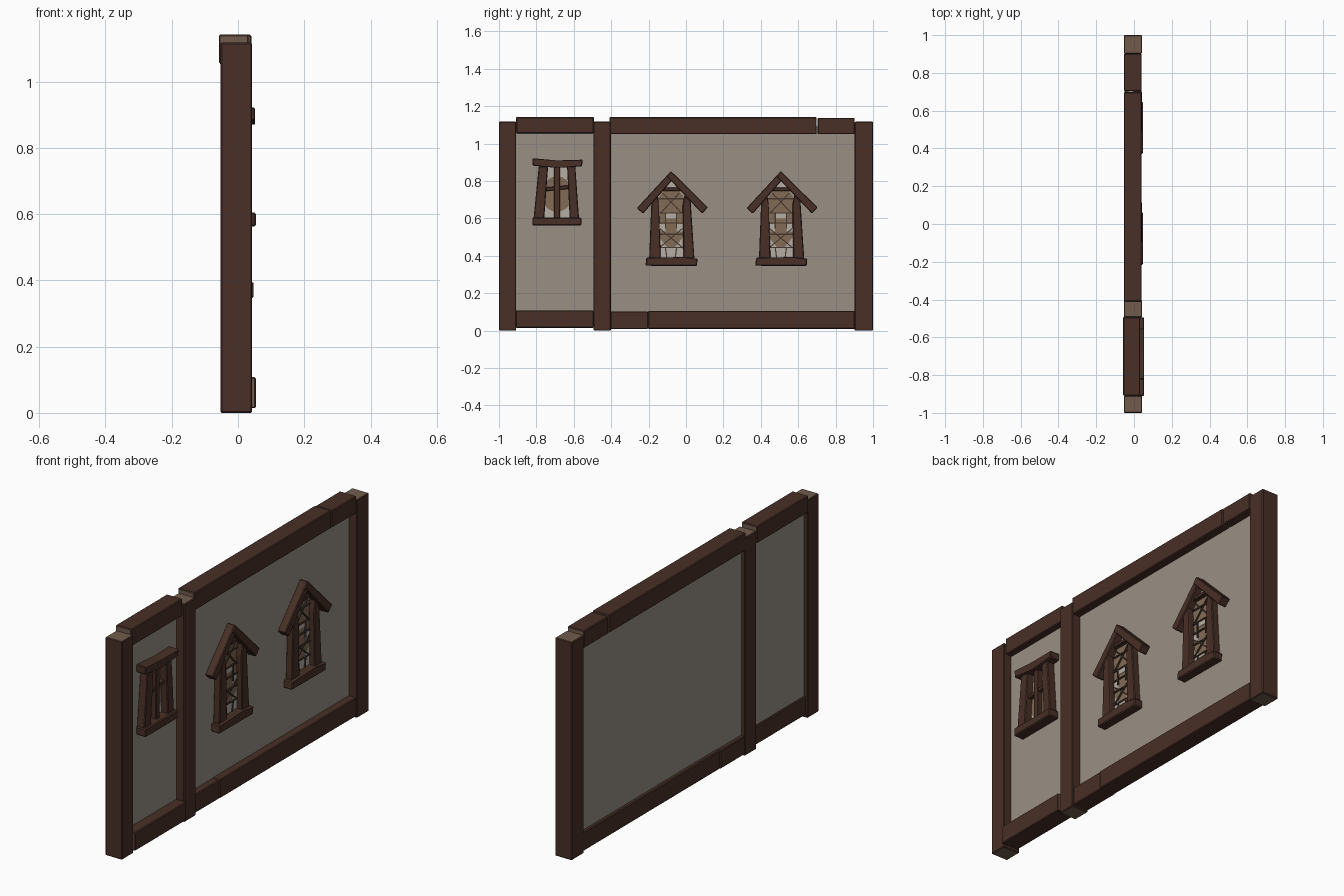
import bpy, bmesh, math
from mathutils import Vector


def material(name, rgb):
    m = bpy.data.materials.new(name)
    m.diffuse_color = (*rgb, 1.0)
    return m


WOOD = material("dark wood", (0.065, 0.029, 0.020))
END = material("end grain", (0.165, 0.105, 0.072))
WALL = material("plaster", (0.32, 0.28, 0.235))
AMBER = material("amber glass", (0.23, 0.145, 0.09))
PALE = material("pale glass", (0.46, 0.42, 0.37))
LEAD = material("window lead", (0.06, 0.04, 0.03))


def prism(name, polys, x0, x1, mat, bevel=0.0, end_axis=None):
    """Extrude (y, z) outlines from x0 to x1; faces along end_axis get end grain."""
    bm = bmesh.new()
    for pts in polys:
        a = [bm.verts.new((x0, y, z)) for y, z in pts]
        b = [bm.verts.new((x1, y, z)) for y, z in pts]
        bm.faces.new(a)
        bm.faces.new(b)
        n = len(pts)
        for i in range(n):
            j = (i + 1) % n
            bm.faces.new((a[i], a[j], b[j], b[i]))
    if bevel:
        bmesh.ops.bevel(bm, geom=bm.edges[:], offset=bevel, segments=1,
                        affect='EDGES', profile=0.5)
    bmesh.ops.recalc_face_normals(bm, faces=bm.faces[:])
    bm.normal_update()
    if end_axis is not None:
        for f in bm.faces:
            f.material_index = 1 if abs(f.normal[end_axis]) > 0.9 else 0
    me = bpy.data.meshes.new(name)
    bm.to_mesh(me)
    bm.free()
    me.materials.append(mat)
    if end_axis is not None:
        me.materials.append(END)
    ob = bpy.data.objects.new(name, me)
    bpy.context.collection.objects.link(ob)
    return ob


def rect(y0, y1, z0, z1):
    return [(y0, z0), (y1, z0), (y1, z1), (y0, z1)]


def strip(p, q, w):
    """Outline of a thin bar between two (y, z) points."""
    p, q = Vector(p), Vector(q)
    d = (q - p).normalized() * w / 2
    n = Vector((-d.y, d.x))
    return [tuple(p + n), tuple(q + n), tuple(q - n), tuple(p - n)]


# Plaster infill
prism("wall_panel", [rect(-0.95, 0.95, 0.05, 1.09)], -0.032, -0.002, WALL)

# Upright posts
for name, y0, y1 in (("left_post", -1.0, -0.908), ("middle_post", -0.495, -0.402),
                     ("right_post", 0.902, 1.0)):
    prism(name, [rect(y0, y1, 0.0, 1.117)], -0.053, 0.043, WOOD, 0.004, 2)

# Horizontal beams
for name, y0, y1, z0, z1, x0, x1 in (
        ("top_beam_left", -0.908, -0.493, 1.055, 1.142, -0.058, 0.032),
        ("top_beam_main", -0.41, 0.698, 1.05, 1.142, -0.054, 0.040),
        ("top_beam_short", 0.704, 0.902, 1.05, 1.138, -0.054, 0.041),
        ("bottom_beam_left", -0.91, -0.494, 0.014, 0.108, -0.042, 0.054),
        ("bottom_beam_short", -0.403, -0.203, 0.008, 0.103, -0.052, 0.036),
        ("bottom_beam_main", -0.203, 0.903, 0.009, 0.105, -0.050, 0.039)):
    prism(name, [rect(y0, y1, z0, z1)], x0, x1, WOOD, 0.004, 1)

# Small square window
BACK = -0.004
prism("small_window_pane", [[(-0.79, 0.59), (-0.59, 0.59), (-0.62, 0.885), (-0.76, 0.885)]],
      BACK, 0.002, PALE)
prism("small_window_glow",
      [[(-0.69 + 0.085 * math.cos(i * math.pi / 10), 0.73 + 0.095 * math.sin(i * math.pi / 10))
        for i in range(20)]], 0.0, 0.004, AMBER)
prism("small_window_lintel", [[(-0.82, 0.882), (-0.69, 0.870), (-0.556, 0.878), (-0.552, 0.914),
                               (-0.69, 0.910), (-0.822, 0.922)]], BACK, 0.052, WOOD, 0.004)
prism("small_window_sill", [rect(-0.822, -0.56, 0.562, 0.605)], BACK, 0.054, WOOD, 0.005)
prism("small_window_jambs",
      [[(-0.815, 0.60), (-0.758, 0.60), (-0.737, 0.88), (-0.787, 0.88)],
       [(-0.622, 0.60), (-0.572, 0.60), (-0.592, 0.88), (-0.636, 0.88)]],
      BACK, 0.040, WOOD, 0.004)
prism("small_window_bars",
      [rect(-0.705, -0.674, 0.60, 0.88)], BACK, 0.030, WOOD, 0.003)
prism("small_window_crossbar",
      [[(-0.76, 0.745), (-0.62, 0.758), (-0.62, 0.778), (-0.76, 0.765)]],
      BACK, 0.025, WOOD, 0.003)


def gable_window(label, c):
    """Leaded window with a pointed timber hood, centred on y = c."""
    def at(pts):
        return [(c + y, z) for y, z in pts]

    def part(name, polys, x1, mat, bevel=0.0, x0=BACK):
        prism(f"{label}_{name}", [at(p) for p in polys], x0, x1, mat, bevel)

    # Glass
    part("glass", [[(-0.085, 0.37), (0.085, 0.37), (0.07, 0.66), (0.075, 0.70),
                    (0.04, 0.75), (-0.04, 0.75), (-0.075, 0.70), (-0.07, 0.66)]], 0.003, AMBER)
    part("pale_panes", [rect(-0.065, 0.065, 0.385, 0.445),
                        [(-0.065, 0.445), (-0.02, 0.445), (-0.065, 0.50)],
                        [(0.065, 0.445), (0.065, 0.50), (0.02, 0.445)],
                        rect(-0.065, -0.03, 0.53, 0.57), rect(0.03, 0.065, 0.53, 0.57),
                        rect(-0.03, 0.03, 0.60, 0.625)], 0.005, PALE)
    part("gable_pane", [[(-0.04, 0.765), (0.04, 0.765), (0, 0.81)]], 0.003, PALE)
    # Lead lattice
    lines = [((-0.066, z), (0.066, z)) for z in (0.445, 0.515, 0.575, 0.628, 0.705)]
    for s in (-1, 1):
        lines += [((-0.055 * s, 0.63), (0.045 * s, 0.735)),
                  ((-0.06 * s, 0.445), (0.06 * s, 0.545)),
                  ((0.03 * s, 0.545), (0.03 * s, 0.628)),
                  ((0.022 * s, 0.385), (0.03 * s, 0.445))]
    part("lead", [strip(p, q, 0.006) for p, q in lines], 0.010, LEAD)
    # Timber surround
    part("jambs", [[(-0.117, 0.385), (-0.055, 0.385), (-0.065, 0.67), (-0.072, 0.725), (-0.105, 0.69)],
                   [(0.072, 0.385 + 0.34), (0.105, 0.69), (0.125, 0.385), (0.066, 0.385),
                    (0.062, 0.67)]], 0.034, WOOD, 0.004)
    part("tie", [rect(-0.065, 0.065, 0.747, 0.766)], 0.024, WOOD, 0.003)
    part("sill", [[(-0.137, 0.347), (0.138, 0.345), (0.142, 0.385), (0.06, 0.393), (-0.132, 0.39)]],
         0.047, WOOD, 0.005)
    part("left_hood", [[(0.0, 0.853), (-0.183, 0.655), (-0.150, 0.625), (0.022, 0.822),
                        ]], 0.040, WOOD, 0.004)
    part("right_hood", [[(0.0, 0.853), (-0.022, 0.824), (0.166, 0.626), (0.197, 0.658)]],
         0.043, WOOD, 0.004)


gable_window("centre_window", -0.08)
gable_window("right_window", 0.507)
